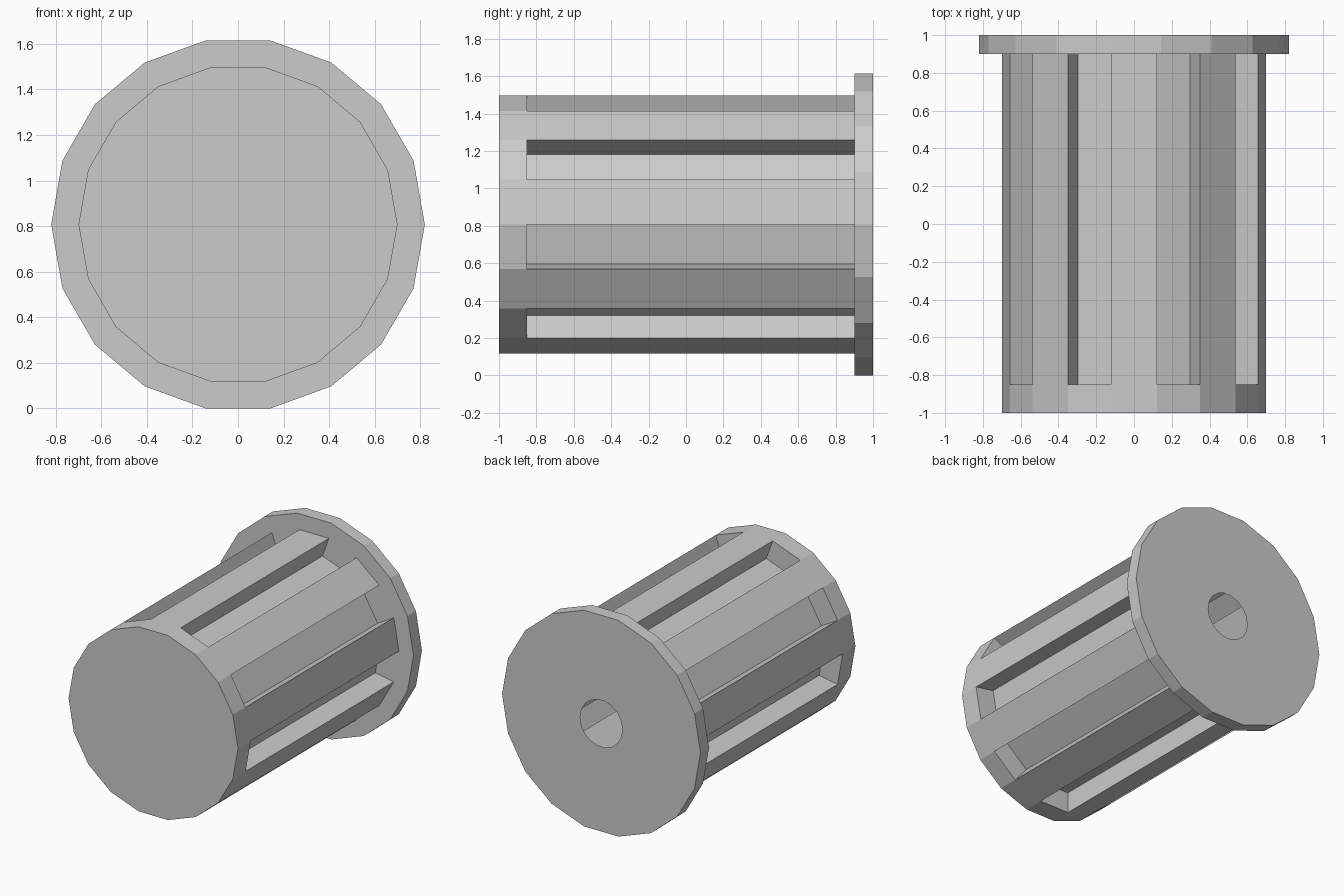
import bpy, bmesh
from math import sin, cos, radians
from mathutils import Vector

if "Cube" in bpy.data.objects:
    bpy.data.objects.remove(bpy.data.objects["Cube"])

N = 18            # sides of the drum
STEP = 360 / N
CZ = 0.82 * sin(radians(80))   # axis height
SLOT_DEPTH = 0.155

bm = bmesh.new()


def ring(r, y):
    return [bm.verts.new((r * cos(radians(STEP * i)), y, CZ + r * sin(radians(STEP * i))))
            for i in range(N)]


def quad(a, b, i):
    j = (i + 1) % N
    return (a[i], a[j], b[j], b[i])


def bridge(a, b):
    for i in range(N):
        bm.faces.new(quad(a, b, i))


front, slot_start, neck = ring(0.70, -1.0), ring(0.70, -0.85), ring(0.70, 0.90)
flange_front, flange_back = ring(0.82, 0.90), ring(0.82, 1.0)
hole = ring(0.175, 1.0)

# closed front end and plain band
bm.faces.new(front)
bridge(front, slot_start)

# drum wall: alternating ribs and recessed slots
for i in range(N):
    q = quad(slot_start, neck, i)
    if i % 2 == 0:
        bm.faces.new(q)
        continue
    a = radians(STEP * (i + 0.5))
    inward = Vector((-cos(a), 0, -sin(a))) * SLOT_DEPTH
    floor = [bm.verts.new(v.co + inward) for v in q]
    bm.faces.new(floor)
    for k in range(4):
        m = (k + 1) % 4
        bm.faces.new((q[k], q[m], floor[m], floor[k]))

# flange with a round opening into the hollow drum
bridge(neck, flange_front)
bridge(flange_front, flange_back)
bridge(flange_back, hole)

bmesh.ops.recalc_face_normals(bm, faces=bm.faces[:])
# keep the front cap facing forward
bm.faces.ensure_lookup_table()
if bm.faces[0].normal.y > 0:
    bmesh.ops.reverse_faces(bm, faces=bm.faces[:])

mesh = bpy.data.meshes.new("slotted_drum")
bm.to_mesh(mesh)
bm.free()
bpy.context.collection.objects.link(bpy.data.objects.new("slotted_drum", mesh))
